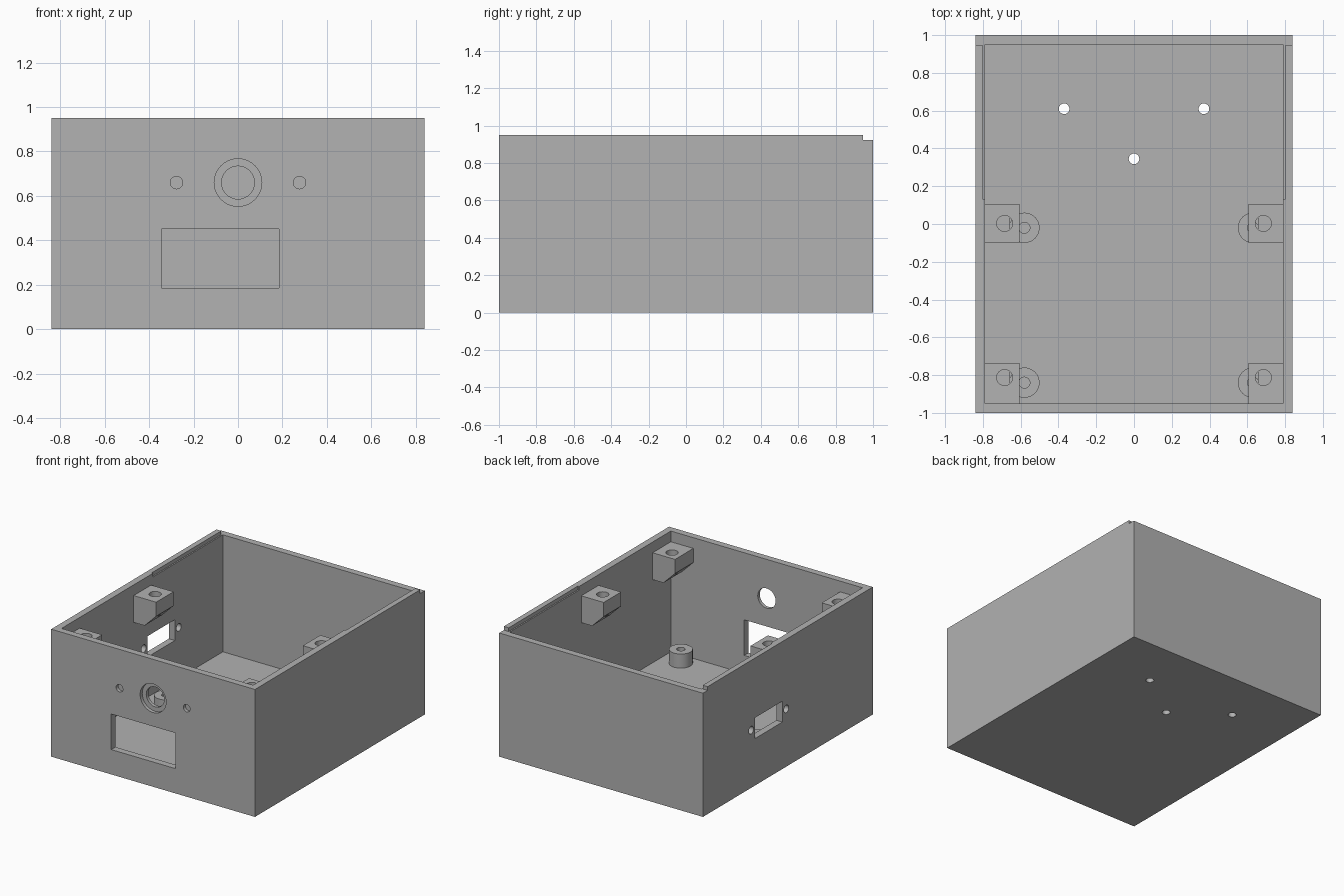
import bpy, bmesh, math
from mathutils import Matrix, Vector

if "Cube" in bpy.data.objects:
    bpy.data.objects.remove(bpy.data.objects["Cube"])

grey = bpy.data.materials.new("plain_grey")
grey.diffuse_color = (0.445, 0.445, 0.445, 1)
grey.use_nodes = True
grey.node_tree.nodes["Principled BSDF"].inputs["Base Color"].default_value = grey.diffuse_color


def make(name, bm):
    bmesh.ops.recalc_face_normals(bm, faces=bm.faces)
    me = bpy.data.meshes.new(name)
    bm.to_mesh(me)
    bm.free()
    me.materials.append(grey)
    ob = bpy.data.objects.new(name, me)
    bpy.context.collection.objects.link(ob)
    return ob


def box(name, x0, x1, y0, y1, z0, z1):
    bm = bmesh.new()
    size = Matrix.Diagonal((x1 - x0, y1 - y0, z1 - z0, 1))
    mid = Matrix.Translation(((x0 + x1) / 2, (y0 + y1) / 2, (z0 + z1) / 2))
    bmesh.ops.create_cube(bm, size=1, matrix=mid @ size)
    return make(name, bm)


def cylinder(name, start, end, r):
    a, b = Vector(start), Vector(end)
    turn = (b - a).to_track_quat('Z', 'Y').to_matrix().to_4x4()
    bm = bmesh.new()
    bmesh.ops.create_cone(bm, cap_ends=True, segments=40, radius1=r, radius2=r,
                          depth=(b - a).length,
                          matrix=Matrix.Translation((a + b) / 2) @ turn)
    return make(name, bm)


def cut(ob, cutters):
    """Subtract the cutters, then bake the result and discard them."""
    for c in cutters:
        m = ob.modifiers.new("cut", 'BOOLEAN')
        m.operation, m.solver, m.object = 'DIFFERENCE', 'EXACT', c
    bpy.context.view_layer.update()
    dg = bpy.context.evaluated_depsgraph_get()
    me = bpy.data.meshes.new_from_object(ob.evaluated_get(dg))
    ob.modifiers.clear()
    ob.data = me
    for c in cutters:
        bpy.data.objects.remove(c)


def smooth(ob):
    bpy.ops.object.select_all(action='DESELECT')
    ob.select_set(True)
    bpy.context.view_layer.objects.active = ob
    bpy.ops.object.shade_smooth_by_angle(angle=math.radians(30))


# Open-topped case
case = box("case", -0.84, 0.84, -1, 1, 0, 0.95)
cutters = [
    box("cavity", -0.79, 0.79, -0.95, 0.95, 0.05, 1.2),
    box("back_lip", -1, 1, 0.945, 1.2, 0.922, 1.2),
    # Front panel: display window, stepped round hole
    box("display_window", -0.345, 0.185, -1.1, -0.9, 0.185, 0.45),
    cylinder("round_hole", (0, -1.1, 0.66), (0, -0.9, 0.66), 0.074),
    cylinder("round_recess", (0, -1.1, 0.66), (0, -0.975, 0.66), 0.107),
    # Left panel: connector window
    box("connector_window", -0.9, -0.75, 0.065, 0.385, 0.35, 0.505),
]
for s in (-1, 1):
    # Lid rebates, blind front holes, connector screw holes
    cutters.append(box("rebate", min(s * 0.70, s * 0.80), max(s * 0.70, s * 0.80),
                       0.13, 0.95, 0.922, 1.2))
    cutters.append(cylinder("blind_hole", (s * 0.277, -1.1, 0.66),
                            (s * 0.277, -0.975, 0.66), 0.028))
    y = 0.225 + s * 0.207
    cutters.append(cylinder("screw_hole", (-0.9, y, 0.43), (-0.75, y, 0.43), 0.028))
# Floor holes
for x, y in ((-0.37, 0.61), (0.37, 0.61), (0, 0.345)):
    cutters.append(cylinder("floor_hole", (x, y, -0.1), (x, y, 0.1), 0.028))
cut(case, cutters)
smooth(case)

# Lid screw blocks with a chamfered underside and a blind hole
profile = [(0.79, 0.87), (0.605, 0.87), (0.605, 0.765), (0.70, 0.67), (0.79, 0.67)]
for s, side in ((-1, "left"), (1, "right")):
    for y0, y1, hy, place in ((-0.10, 0.105, 0.003, "middle"),
                              (-0.95, -0.735, -0.813, "front")):
        bm = bmesh.new()
        face = bm.faces.new([bm.verts.new((s * x, y0, z)) for x, z in profile])
        ext = bmesh.ops.extrude_face_region(bm, geom=[face])
        verts = [v for v in ext["geom"] if isinstance(v, bmesh.types.BMVert)]
        bmesh.ops.translate(bm, verts=verts, vec=(0, y1 - y0, 0))
        block = make(f"{place}_{side}_lid_block", bm)
        cut(block, [cylinder("lid_hole", (s * 0.685, hy, 0.713),
                             (s * 0.685, hy, 1), 0.042)])
        smooth(block)

# Board posts on the floor
for x, side in ((-0.58, "left"), (0.63, "right")):
    for y, place in ((-0.02, "middle"), (-0.84, "front")):
        post = cylinder(f"{place}_{side}_post", (x, y, 0.05), (x, y, 0.155), 0.08)
        cut(post, [cylinder("post_hole", (x, y, 0.052), (x, y, 0.3), 0.029)])
        smooth(post)
